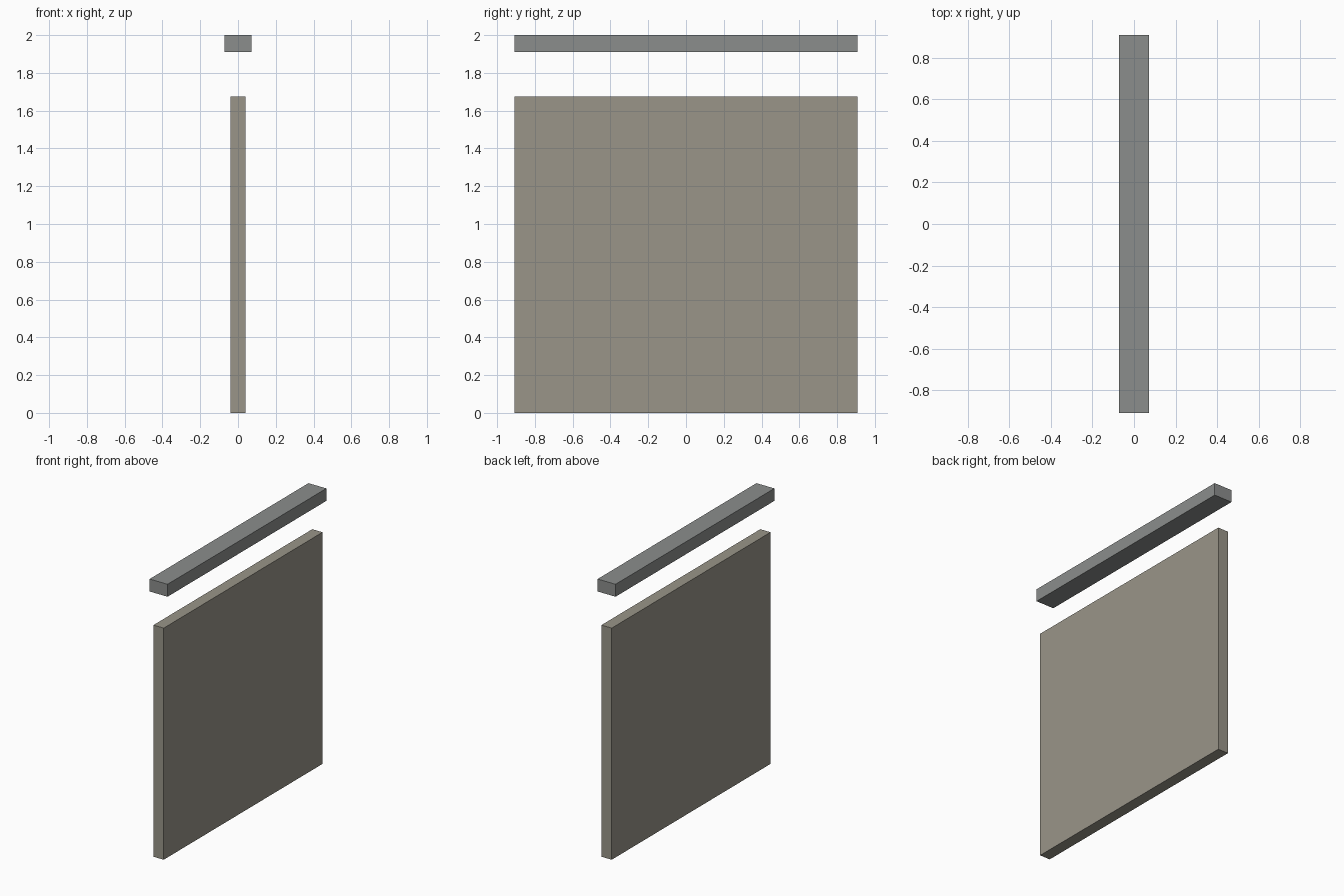
import bpy

if "Cube" in bpy.data.objects:
    bpy.data.objects.remove(bpy.data.objects["Cube"])


def material(name, color):
    mat = bpy.data.materials.new(name)
    mat.diffuse_color = (*color, 1.0)
    mat.use_nodes = True
    mat.node_tree.nodes["Principled BSDF"].inputs["Base Color"].default_value = mat.diffuse_color
    return mat


def box(name, width, depth, z_bottom, z_top, mat):
    bpy.ops.mesh.primitive_cube_add(size=1, location=(0, 0, (z_bottom + z_top) / 2))
    obj = bpy.context.object
    obj.name = name
    obj.scale = (width, depth, z_top - z_bottom)
    bpy.ops.object.transform_apply(location=False, rotation=False, scale=True)
    obj.data.materials.append(mat)
    return obj


LENGTH = 1.815

# Upright wall slab
box("wall_panel", 0.082, LENGTH, 0.0, 1.675, material("warm_stone", (0.32, 0.30, 0.25)))

# Wider rail floating above the slab
box("top_rail", 0.143, LENGTH, 1.91, 2.0, material("grey_metal", (0.26, 0.27, 0.265)))
